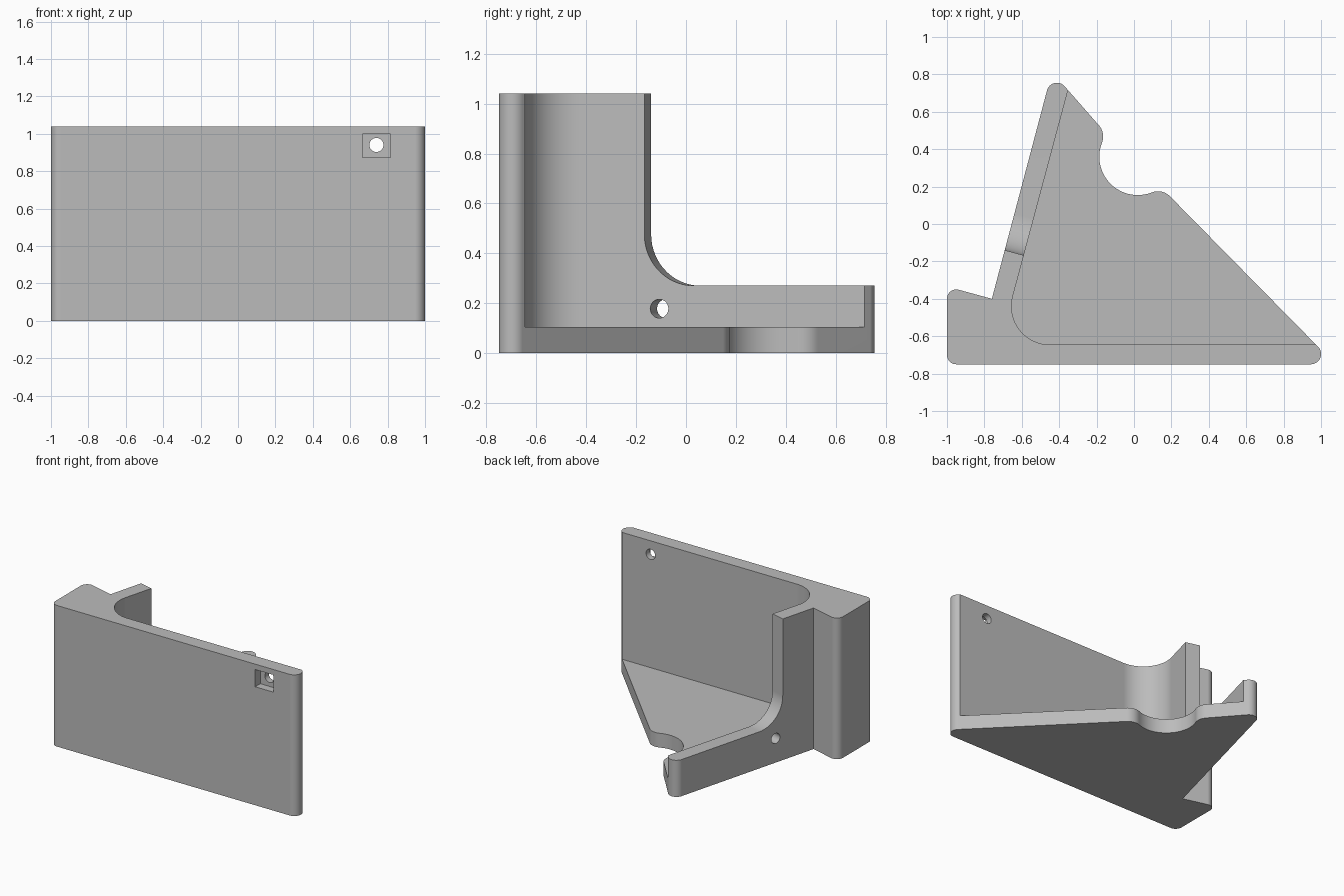
import bpy
import bmesh
from math import radians, sin, cos, atan2, degrees
from mathutils import Matrix, Vector

cube = bpy.data.objects.get("Cube")
if cube:
    bpy.data.objects.remove(cube, do_unlink=True)

HEIGHT, FLOOR, ARM = 1.04, 0.105, 0.27
WALL_ANGLE = 75

grey = bpy.data.materials.new("plain grey")
grey.use_nodes = True
grey.diffuse_color = (0.5, 0.5, 0.5, 1)
grey.node_tree.nodes["Principled BSDF"].inputs["Base Color"].default_value = (0.5, 0.5, 0.5, 1)


def arc(cx, cy, r, start, end):
    """Points of an arc, angles in degrees."""
    n = max(4, round(abs(end - start) / 6))
    angles = [radians(start + (end - start) * i / n) for i in range(n + 1)]
    return [(cx + r * cos(a), cy + r * sin(a)) for a in angles]


def prism(name, outline, low, high, matrix=Matrix()):
    """Extrude a closed outline along local z."""
    bm = bmesh.new()
    base = bm.faces.new([bm.verts.new((x, y, low)) for x, y in outline])
    top = bmesh.ops.extrude_face_region(bm, geom=[base])["geom"]
    verts = [v for v in top if isinstance(v, bmesh.types.BMVert)]
    bmesh.ops.translate(bm, verts=verts, vec=(0, 0, high - low))
    bmesh.ops.transform(bm, matrix=matrix, verts=bm.verts)
    bmesh.ops.recalc_face_normals(bm, faces=bm.faces)
    mesh = bpy.data.meshes.new(name)
    bm.to_mesh(mesh)
    bm.free()
    mesh.materials.append(grey)
    obj = bpy.data.objects.new(name, mesh)
    bpy.context.collection.objects.link(obj)
    return obj


def activate(obj):
    bpy.ops.object.select_all(action="DESELECT")
    obj.select_set(True)
    bpy.context.view_layer.objects.active = obj


def cut(obj, cutter):
    mod = obj.modifiers.new("cut", "BOOLEAN")
    mod.operation, mod.solver, mod.object = "DIFFERENCE", "EXACT", cutter
    activate(obj)
    bpy.ops.object.modifier_apply(modifier=mod.name)
    bpy.data.objects.remove(cutter, do_unlink=True)


# Full footprint with rounded corners and a scalloped notch
notch = Vector((0.02, 0.36))
lip_a, lip_b = Vector((0.128, 0.085)), Vector((-0.255, 0.468))
lip_r = 0.09
notch_r = (lip_a - notch).length - lip_r
to_a, to_b = notch - lip_a, notch - lip_b
ang_a = degrees(atan2(to_a.y, to_a.x))
ang_b = degrees(atan2(to_b.y, to_b.x))
footprint = (
    arc(-0.95, -0.7, 0.05, 180, 270)
    + arc(0.945, -0.695, 0.055, 270, 405)
    + arc(*lip_a, lip_r, 45, ang_a)
    + arc(*notch, notch_r, ang_a + 180, ang_b + 180)[1:-1]
    + arc(*lip_b, lip_r, ang_b, 45)
    + arc(-0.412, 0.7, 0.055, 45, 165)
    + [(-0.76, -0.4)]
    + arc(-0.95, -0.4, 0.05, 75, 180)
)
bracket = prism("corner_bracket", footprint, 0, HEIGHT)

# Open pocket above the floor
u = Vector((cos(radians(WALL_ANGLE)), sin(radians(WALL_ANGLE))))
inner = arc(-0.45, -0.44, 0.205, 165, 270)
far = Vector(inner[0]) + u * 1.6
pocket = inner + [(1.3, -0.645), (1.3, far.y), tuple(far)]
cut(bracket, prism("pocket_cutter", pocket, FLOOR, HEIGHT + 0.2))

# Frame on the slanted wall: local x along it, y up, z inwards to the outside
side_frame = Matrix((
    (u.x, 0, u.y, -0.69),
    (u.y, 0, -u.x, -0.14),
    (0, 1, 0, 0),
    (0, 0, 0, 1),
))
step_r = 0.205
step = [(0, 1.3)] + arc(step_r, ARM + step_r, step_r, 180, 270) + [(1.3, ARM), (1.3, 1.3)]
cut(bracket, prism("arm_step_cutter", step, -0.15, 0.25, side_frame))

# Screw holes through the slanted wall and the front wall
hole_r = 0.0375
side_hole = arc(0.062, 0.178, hole_r, 0, 360)[:-1]
cut(bracket, prism("side_hole_cutter", side_hole, -0.15, 0.25, side_frame))

front_frame = Matrix.Translation((0.74, -0.75, 0.94)) @ Matrix.Rotation(radians(90), 4, "X")
front_hole = arc(0, 0, hole_r, 0, 360)[:-1]
cut(bracket, prism("front_hole_cutter", front_hole, -0.2, 0.1, front_frame))

# Rectangular nut recess in the front face
recess = [(-0.075, -0.067), (0.075, -0.067), (0.075, 0.06), (-0.075, 0.06)]
cut(bracket, prism("nut_recess_cutter", recess, -0.06, 0.1, front_frame))

# Smooth rounds, flat faces kept flat
activate(bracket)
bpy.ops.object.shade_smooth_by_angle(angle=radians(30))
weighted = bracket.modifiers.new("flat_faces", "WEIGHTED_NORMAL")
weighted.keep_sharp = True
